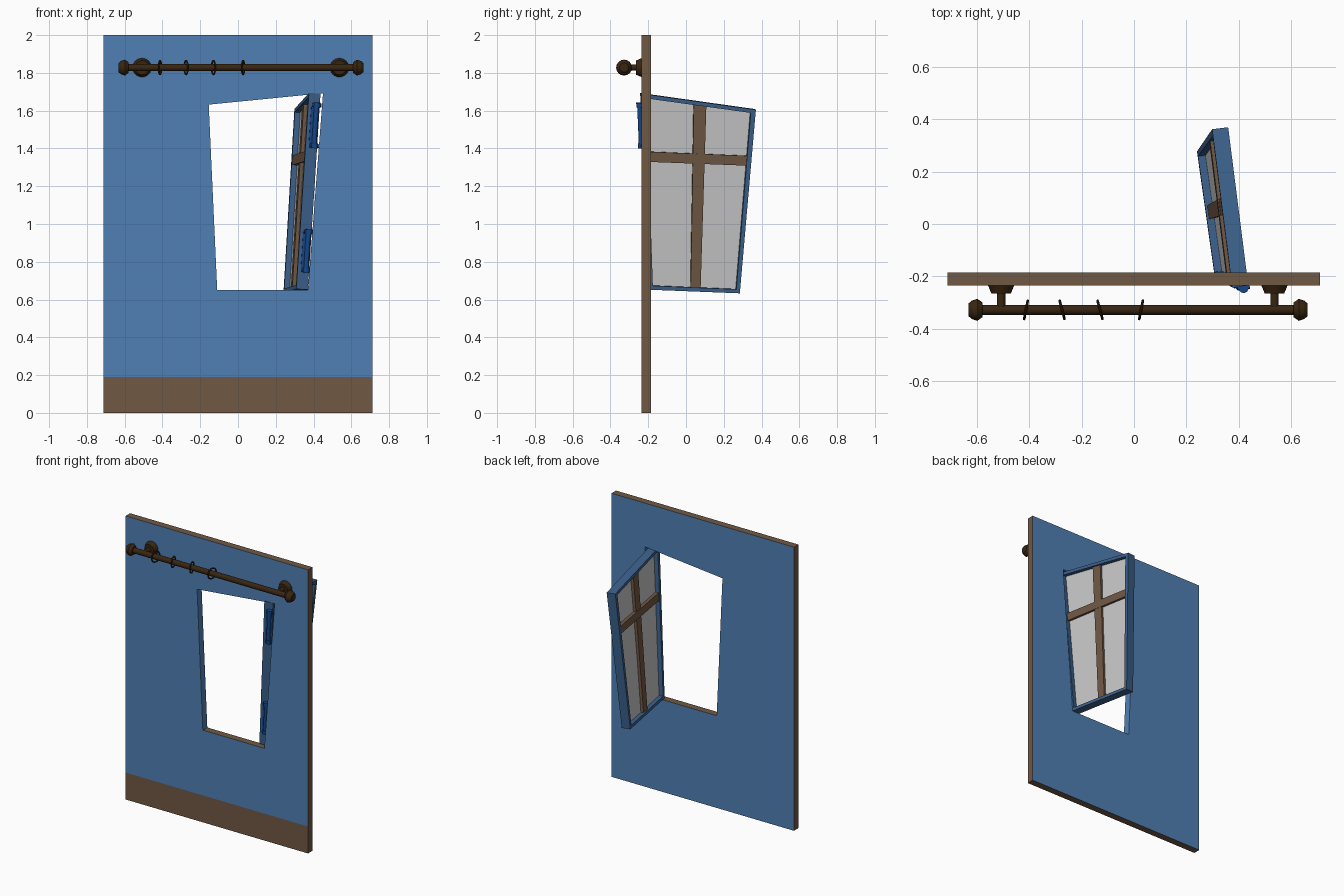
import bpy, bmesh, math
from mathutils import Vector, Matrix

if "Cube" in bpy.data.objects:
    bpy.data.objects.remove(bpy.data.objects["Cube"])


def material(name, rgb):
    m = bpy.data.materials.new(name)
    lin = [((c / 255 + 0.055) / 1.055) ** 2.4 if c > 10 else c / 255 / 12.92 for c in rgb]
    m.diffuse_color = (*lin, 1)
    m.use_nodes = True
    m.node_tree.nodes["Principled BSDF"].inputs["Base Color"].default_value = m.diffuse_color
    return m


WALL = material("wall blue", (80, 128, 180))
BROWN = material("wood brown", (112, 88, 68))
FRAME = material("frame blue", (60, 97, 140))
GLASS = material("glass grey", (200, 200, 200))
HINGE = material("hinge blue", (22, 72, 140))
ROD = material("dark bronze", (56, 37, 17))


def finish(name, bm, mats, smooth=False):
    me = bpy.data.meshes.new(name)
    bm.to_mesh(me)
    bm.free()
    ob = bpy.data.objects.new(name, me)
    bpy.context.collection.objects.link(ob)
    for m in mats:
        me.materials.append(m)
    if smooth:
        bpy.context.view_layer.objects.active = ob
        ob.select_set(True)
        bpy.ops.object.shade_smooth_by_angle(angle=math.radians(35))
        ob.select_set(False)
    return ob


# Wall: slab with a crooked opening and a brown band low on the front
YF, YB = -0.235, -0.185
X0, X1, BAND = -0.713, 0.711, 0.19
opening = [(-0.11, 0.65), (0.37, 0.65), (0.45, 1.692), (-0.155, 1.632)]
bm = bmesh.new()


def ring(pts, y):
    return [bm.verts.new((x, y, z)) for x, z in pts]


fo = ring([(X0, BAND), (X1, BAND), (X1, 2), (X0, 2)], YF)
fb = ring([(X0, 0), (X1, 0)], YF)
bo = ring([(X0, 0), (X1, 0), (X1, 2), (X0, 2)], YB)
fi, bi = ring(opening, YF), ring(opening, YB)


def face(vs, mat):
    bm.faces.new(vs).material_index = mat


for i in range(4):
    j = (i + 1) % 4
    face([fo[i], fo[j], fi[j], fi[i]], 0)
    face([bo[j], bo[i], bi[i], bi[j]], 0)
    face([fi[i], fi[j], bi[j], bi[i]], 1 if i == 0 else 0)
face([fb[0], fb[1], fo[1], fo[0]], 1)
face([fb[0], bo[0], bo[1], fb[1]], 1)
face([fo[3], fo[2], bo[2], bo[3]], 1)
face([fb[1], bo[1], bo[2], fo[2], fo[1]], 1)
face([fb[0], fo[0], fo[3], bo[3], bo[0]], 1)
bmesh.ops.recalc_face_normals(bm, faces=bm.faces)
finish("wall", bm, [WALL, BROWN])

# Open sash: (u, v) run across its outer face, w goes inward
HB, HT = Vector((0.37, -0.195, 0.652)), Vector((0.437, -0.235, 1.69))
FB, FT = Vector((0.302, 0.285, 0.633)), Vector((0.36, 0.37, 1.605))
N = ((FT - HB).cross(HT - FB)).normalized()
if N.x > 0:
    N = -N
T = 0.062


def sash_point(u, v, w):
    return HB.lerp(FB, u).lerp(HT.lerp(FT, u), v) + N * w


def sash_block(name, quad, w0, w1, mat):
    bm = bmesh.new()
    a = [bm.verts.new(sash_point(u, v, w0)) for u, v in quad]
    b = [bm.verts.new(sash_point(u, v, w1)) for u, v in quad]
    bm.faces.new(a)
    bm.faces.new(b[::-1])
    for i in range(4):
        j = (i + 1) % 4
        bm.faces.new([a[j], a[i], b[i], b[j]])
    bmesh.ops.recalc_face_normals(bm, faces=bm.faces)
    return finish(name, bm, [mat])


def rect(u0, u1, v0, v1):
    return [(u0, v0), (u1, v0), (u1, v1), (u0, v1)]


U, V = 0.042, 0.021
sash_block("sash_hinge_stile", [(0, 0), (U, V), (U, 1 - V), (0, 1)], 0, T, FRAME)
sash_block("sash_outer_stile", [(1 - U, V), (1, 0), (1, 1), (1 - U, 1 - V)], 0, T, FRAME)
sash_block("sash_bottom_rail", [(0, 0), (1, 0), (1 - U, V), (U, V)], 0, T, FRAME)
sash_block("sash_top_rail", [(U, 1 - V), (1 - U, 1 - V), (1, 1), (0, 1)], 0, T, FRAME)
sash_block("glass_pane", rect(U, 1 - U, V, 1 - V), 0.029, 0.033, GLASS)
sash_block("vertical_glazing_bar", rect(0.46, 0.57, V, 1 - V), 0.012, T - 0.009, BROWN)
sash_block("horizontal_glazing_bar",
           [(U, 0.654), (1 - U, 0.692), (1 - U, 0.745), (U, 0.706)], 0.01, T - 0.004, BROWN)

# Hinges on the sash edge: backing plate, barrel and end knobs
axis = (HT - HB).normalized()


def add_rod(bm, p, q, r0, r1, seg=16):
    d = q - p
    mat = Matrix.Translation((p + q) / 2) @ d.to_track_quat('Z', 'Y').to_matrix().to_4x4()
    bmesh.ops.create_cone(bm, cap_ends=True, segments=seg, radius1=r0, radius2=r1,
                          depth=d.length, matrix=mat)


for label, v0, v1 in (("upper", 0.72, 0.952), ("lower", 0.085, 0.306)):
    sash_block(label + "_hinge_plate", rect(-0.012, 0.001, v0 + 0.015, v1 - 0.015), 0.008, 0.045, HINGE)
    bm = bmesh.new()
    add_rod(bm, sash_point(-0.018, v0 + 0.01, 0.018), sash_point(-0.018, v1 - 0.01, 0.018), 0.013, 0.013)
    for v in (v0, v1 - 0.025):
        add_rod(bm, sash_point(-0.018, v, 0.016), sash_point(-0.018, v + 0.025, 0.016), 0.018, 0.018)
        add_rod(bm, sash_point(-0.012, v + 0.012, -0.008), sash_point(-0.012, v + 0.012, 0.04), 0.01, 0.01)
    finish(label + "_hinge_barrel", bm, [HINGE], True)

# Curtain rod with faceted finials
RY, RZ = -0.328, 1.828
bm = bmesh.new()
add_rod(bm, Vector((-0.6, RY, RZ)), Vector((0.63, RY, RZ)), 0.019, 0.019, 24)
finish("curtain_rod", bm, [ROD], True)
profile = [(0, 0.024), (0.013, 0.035), (0.034, 0.042), (0.054, 0.028)]
for label, x, s in (("left", -0.633, 1), ("right", 0.664, -1)):
    bm = bmesh.new()
    for (a, ra), (b, rb) in zip(profile, profile[1:]):
        add_rod(bm, Vector((x + s * a, RY, RZ)), Vector((x + s * b, RY, RZ)), ra, rb, 16)
    finish(label + "_finial", bm, [ROD], True)

# Wall brackets
for label, x in (("left", -0.508), ("right", 0.537)):
    bm = bmesh.new()
    add_rod(bm, Vector((x, YF, RZ)), Vector((x, -0.266, RZ)), 0.05, 0.037, 24)
    add_rod(bm, Vector((x, -0.26, RZ)), Vector((x, RY, RZ)), 0.016, 0.016)
    finish(label + "_bracket", bm, [ROD], True)

# Curtain rings, each a little askew
for i, (x, tilt) in enumerate(((-0.413, -11), (-0.275, 15), (-0.13, 15), (0.027, -11))):
    bpy.ops.mesh.primitive_torus_add(major_segments=28, minor_segments=8,
                                     major_radius=0.036, minor_radius=0.005,
                                     location=(x, RY, RZ))
    ob = bpy.context.object
    ob.name = f"curtain_ring_{i + 1}"
    ob.rotation_euler = (0, math.radians(90), math.radians(tilt))
    ob.data.materials.append(ROD)
    bpy.ops.object.shade_smooth_by_angle(angle=math.radians(35))
    ob.select_set(False)
